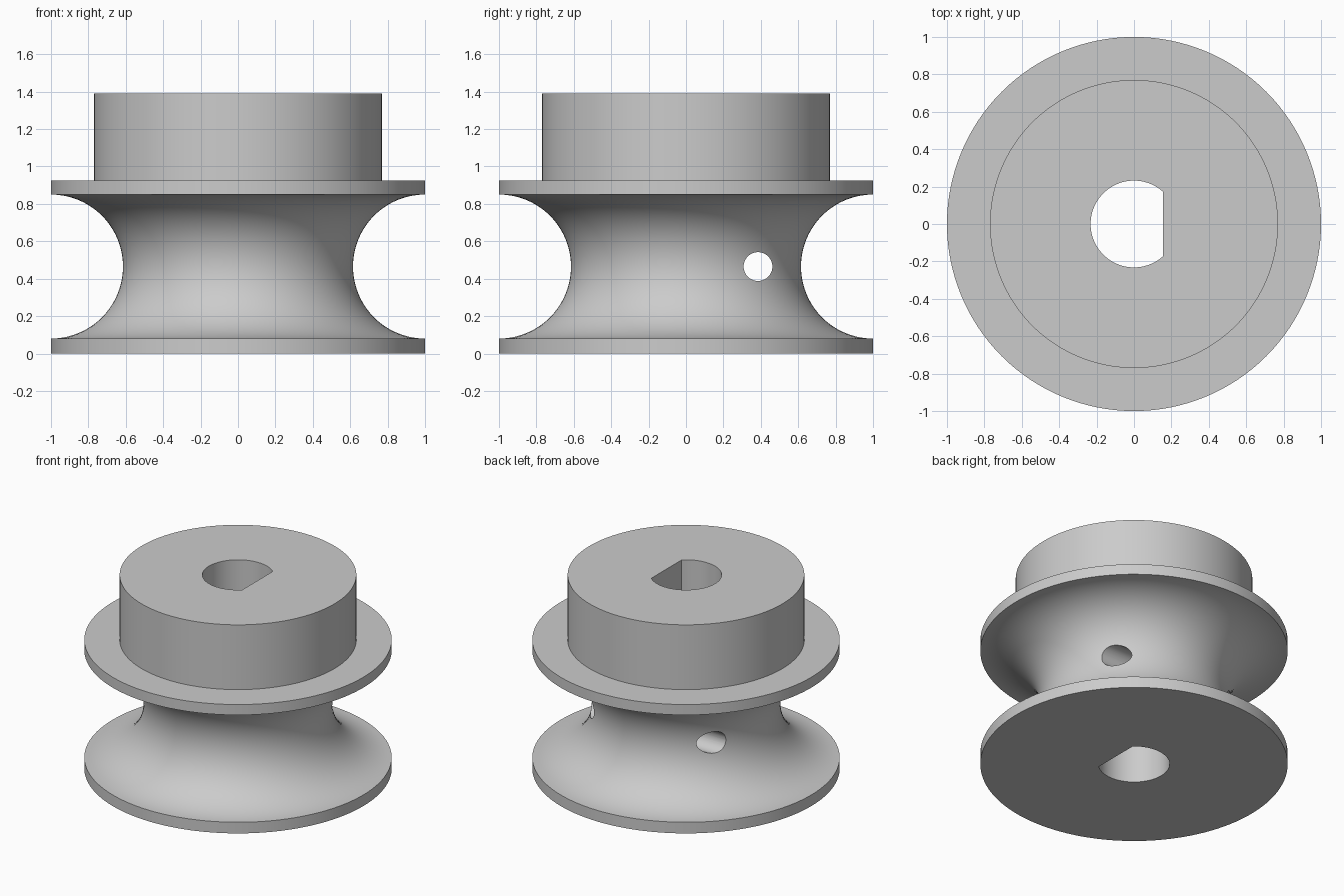
import bpy, bmesh, math
from mathutils import Matrix

cube = bpy.data.objects.get("Cube")
if cube:
    bpy.data.objects.remove(cube, do_unlink=True)

SEGMENTS = 128
FLANGE_R, HUB_R, GROOVE_R = 1.0, 0.77, 0.385
GROOVE_Z, FLANGE_TOP, TOP = 0.465, 0.925, 1.39
BORE_R, FLAT_X = 0.232, 0.155

grey = bpy.data.materials.new("plain grey")
grey.use_nodes = True
colour = (0.6, 0.6, 0.6, 1)
grey.diffuse_color = colour
grey.node_tree.nodes["Principled BSDF"].inputs["Base Color"].default_value = colour


def finish(name, bm):
    bmesh.ops.recalc_face_normals(bm, faces=bm.faces)
    mesh = bpy.data.meshes.new(name)
    bm.to_mesh(mesh)
    bm.free()
    mesh.materials.append(grey)
    obj = bpy.data.objects.new(name, mesh)
    bpy.context.collection.objects.link(obj)
    return obj


def cut(target, cutter):
    cutter.hide_render = True
    mod = target.modifiers.new(cutter.name, 'BOOLEAN')
    mod.operation = 'DIFFERENCE'
    mod.solver = 'EXACT'
    mod.object = cutter
    bpy.context.view_layer.objects.active = target
    bpy.ops.object.modifier_apply(modifier=mod.name)
    bpy.data.objects.remove(cutter, do_unlink=True)


# Pulley body: flanges, round groove and hub turned from one profile
steps = 40
groove = [(FLANGE_R - GROOVE_R * math.sin(math.pi * i / steps),
           GROOVE_Z - GROOVE_R * math.cos(math.pi * i / steps))
          for i in range(steps + 1)]
profile = ([(FLANGE_R, 0)] + groove
           + [(FLANGE_R, FLANGE_TOP), (HUB_R, FLANGE_TOP), (HUB_R, TOP)])
bm = bmesh.new()
rings = []
for r, z in profile:
    rings.append([bm.verts.new((r * math.cos(math.tau * k / SEGMENTS),
                                r * math.sin(math.tau * k / SEGMENTS), z))
                  for k in range(SEGMENTS)])
for low, high in zip(rings, rings[1:]):
    for k in range(SEGMENTS):
        n = (k + 1) % SEGMENTS
        bm.faces.new((low[k], low[n], high[n], high[k]))
bm.faces.new(rings[0][::-1])
bm.faces.new(rings[-1])
pulley = finish("pulley_body", bm)

# D-shaped shaft bore with its flat towards +x
half = math.acos(FLAT_X / BORE_R)
bm = bmesh.new()
arc = [half + (math.tau - 2 * half) * i / 64 for i in range(65)]
base = bm.faces.new([bm.verts.new((BORE_R * math.cos(a), BORE_R * math.sin(a), -0.5))
                     for a in arc])
walls = bmesh.ops.extrude_face_region(bm, geom=[base])
bmesh.ops.translate(bm, vec=(0, 0, 2.5),
                    verts=[v for v in walls["geom"] if isinstance(v, bmesh.types.BMVert)])
cut(pulley, finish("shaft_bore", bm))

# Cord hole across the groove, behind the bore
bm = bmesh.new()
place = Matrix.Translation((0, GROOVE_R, GROOVE_Z)) @ Matrix.Rotation(math.pi / 2, 4, 'Y')
bmesh.ops.create_cone(bm, cap_ends=True, segments=48, radius1=0.077, radius2=0.077,
                      depth=3, matrix=place)
cut(pulley, finish("cord_hole", bm))

# Smooth curved surfaces, crisp rims
bpy.ops.object.select_all(action='DESELECT')
pulley.select_set(True)
bpy.context.view_layer.objects.active = pulley
bpy.ops.object.shade_smooth_by_angle(angle=math.radians(30))
